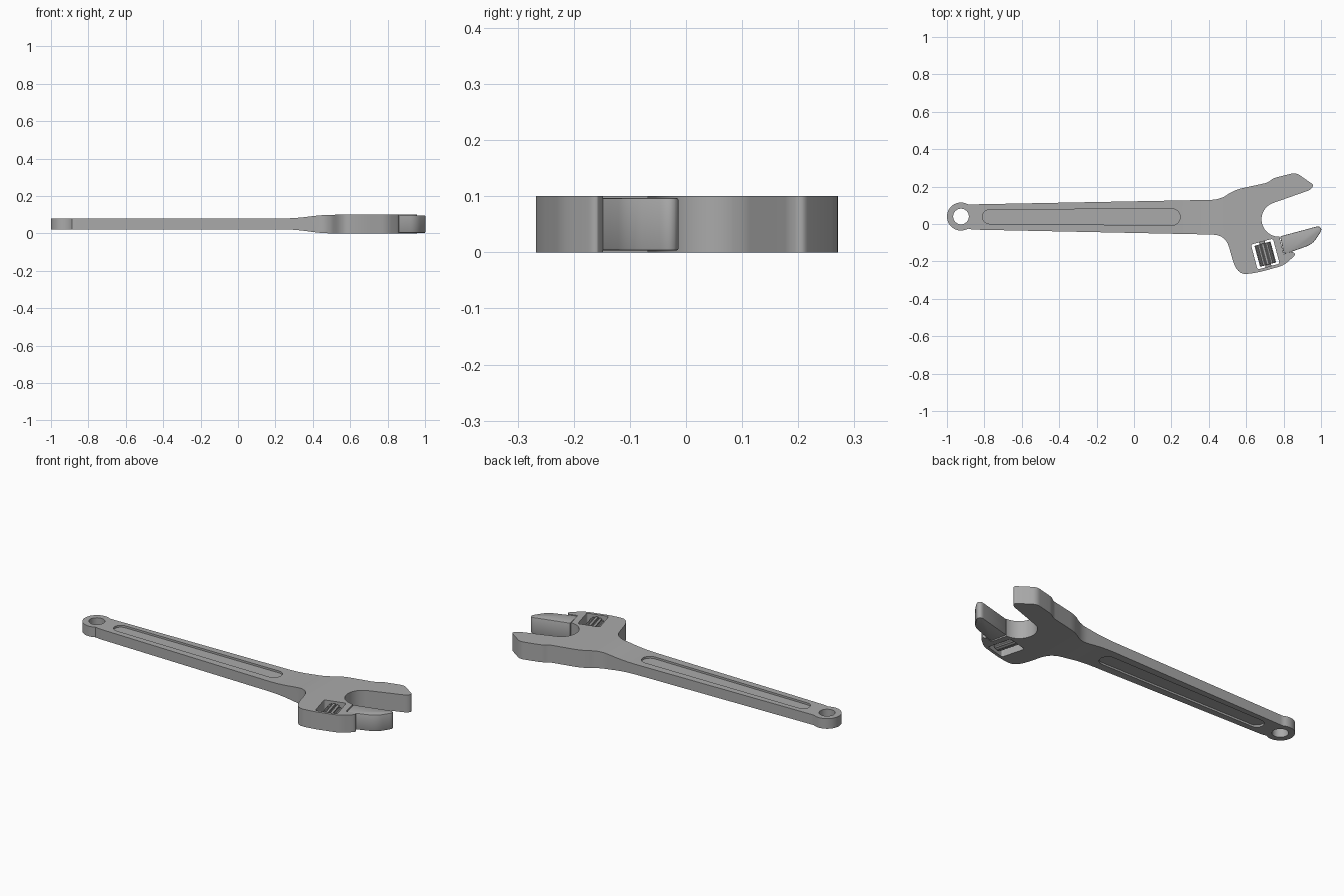
import bpy, bmesh, math
from mathutils import Vector, Matrix

if "Cube" in bpy.data.objects:
    bpy.data.objects.remove(bpy.data.objects["Cube"])

TILT = math.radians(15)          # head angle relative to the handle
steel = bpy.data.materials.new("steel grey")
steel.diffuse_color = (0.40, 0.40, 0.40, 1)
steel.use_nodes = True
steel.node_tree.nodes["Principled BSDF"].inputs["Base Color"].default_value = steel.diffuse_color


def arc(cx, cy, r, a0, a1, n):
    return [(cx + r * math.cos(math.radians(a0 + (a1 - a0) * i / n)),
             cy + r * math.sin(math.radians(a0 + (a1 - a0) * i / n))) for i in range(n + 1)]


def rounded(pts, steps=6):
    """Outline whose points may carry a third value: the corner rounding length."""
    out = []
    for i, p in enumerate(pts):
        c = Vector(p[:2])
        if len(p) < 3:
            out.append(c)
            continue
        a, b = Vector(pts[i - 1][:2]) - c, Vector(pts[(i + 1) % len(pts)][:2]) - c
        a = c + a.normalized() * min(p[2], a.length * 0.49)
        b = c + b.normalized() * min(p[2], b.length * 0.49)
        for k in range(steps + 1):
            t = k / steps
            out.append(a * (1 - t) ** 2 + c * 2 * t * (1 - t) + b * t * t)
    return out


def prism(name, pts, lo, hi, matrix=Matrix()):
    """Extrude a flat outline from lo to hi along local z."""
    bm = bmesh.new()
    face = bm.faces.new([bm.verts.new((p[0], p[1], lo)) for p in rounded(pts)])
    ext = bmesh.ops.extrude_face_region(bm, geom=[face])
    bmesh.ops.translate(bm, vec=(0, 0, hi - lo),
                        verts=[v for v in ext["geom"] if isinstance(v, bmesh.types.BMVert)])
    bmesh.ops.recalc_face_normals(bm, faces=bm.faces)
    bm.transform(matrix)
    me = bpy.data.meshes.new(name)
    bm.to_mesh(me)
    bm.free()
    me.materials.append(steel)
    ob = bpy.data.objects.new(name, me)
    bpy.context.collection.objects.link(ob)
    return ob


def apply_mods(ob):
    bpy.context.view_layer.objects.active = ob
    for m in list(ob.modifiers):
        bpy.ops.object.modifier_apply(modifier=m.name)


def boolean(ob, cutter, op="DIFFERENCE"):
    m = ob.modifiers.new("cut", "BOOLEAN")
    m.operation, m.solver, m.object = op, "EXACT", cutter
    apply_mods(ob)
    bpy.data.objects.remove(cutter)


def bevel(ob, width, segments=2):
    m = ob.modifiers.new("bevel", "BEVEL")
    m.width, m.segments, m.limit_method = width, segments, "ANGLE"
    m.angle_limit = math.radians(50)
    apply_mods(ob)


def smooth(ob):
    bpy.ops.object.select_all(action="DESELECT")
    ob.select_set(True)
    bpy.context.view_layer.objects.active = ob
    bpy.ops.object.shade_smooth_by_angle(angle=math.radians(30))


# Handle and fixed jaw in one outline, running round from the hanging eye
outline = arc(-0.925, 0.04, 0.075, 60, 300, 28)
outline += [(-0.86, -0.03, 0.02), (0.49, -0.058, 0.07), (0.55, -0.272, 0.085),
            (0.655, -0.262, 0.05), (0.80, -0.222, 0.03), (0.868, -0.162, 0.03),
            (0.845, -0.148), (0.80, -0.160), (0.778, -0.068)]
outline += arc(0.775, 0.025, 0.093, 268, 105, 20)
outline += [(0.945, 0.183, 0.02), (0.962, 0.208, 0.015), (0.866, 0.275, 0.025),
            (0.745, 0.245, 0.02), (0.715, 0.221, 0.02), (0.535, 0.182, 0.05),
            (0.46, 0.130, 0.05), (-0.86, 0.105, 0.02)]
body = prism("handle_and_fixed_jaw", outline, -0.02, 0.12)

# Side profile: slim handle swelling into the thick head
side = [(-1.1, 0.022), (0.30, 0.022, 0.08), (0.44, 0.002, 0.06), (0.52, 0.0), (1.1, 0.0),
        (1.1, 0.10), (0.52, 0.10), (0.44, 0.098, 0.06), (0.30, 0.08, 0.08), (-1.1, 0.08)]
boolean(body, prism("side_profile", side, -0.5, 0.5, Matrix.Rotation(math.pi / 2, 4, "X")), "INTERSECT")

# Hanging hole
boolean(body, prism("hole_cutter", arc(-0.925, 0.04, 0.042, 0, 348.75, 31), -0.1, 0.2))

# Shallow long grooves on both broad faces
groove = arc(-0.772, 0.039, 0.038, 90, 270, 12) + arc(0.203, 0.037, 0.044, -90, 90, 12)
for lo, hi in ((0.069, 0.2), (-0.1, 0.033)):
    boolean(body, prism("groove_cutter", groove, lo, hi))

# Window for the adjusting screw
head = Matrix.Translation((0.702, -0.161, 0)) @ Matrix.Rotation(TILT, 4, "Z")
w, h = 0.061, 0.069
boolean(body, prism("window_cutter", [(-w, -h, 0.012), (w, -h, 0.012), (w, h, 0.012), (-w, h, 0.012)],
                    -0.1, 0.2, head))
smooth(body)

# Sliding jaw, a little thinner than the head
jaw = prism("sliding_jaw", [(0.782, -0.066), (0.99, -0.010, 0.02), (1.006, -0.030, 0.02),
                            (0.955, -0.108, 0.035), (0.86, -0.142, 0.02), (0.812, -0.159, 0.015),
                            (0.800, -0.155)], 0.003, 0.097)
bevel(jaw, 0.005)
smooth(jaw)

# Adjusting screw: ribbed barrel lying in the window, on a thin pin
lying = head @ Matrix.Translation((0, 0, 0.05)) @ Matrix.Rotation(math.pi / 2, 4, "X")
ribs, n = [], 12
for i in range(n):
    for f, r in ((-0.32, 0.045), (0.32, 0.045), (0.40, 0.036), (0.60, 0.036)):
        a = (i + f) * 2 * math.pi / n
        ribs.append((r * math.cos(a), r * math.sin(a)))
screw = prism("adjusting_screw", ribs, -0.058, 0.058, lying)
bevel(screw, 0.002, 1)
smooth(screw)
pin = prism("screw_pin", arc(0, 0, 0.016, 0, 337.5, 15), -0.075, 0.075, lying)
smooth(pin)
